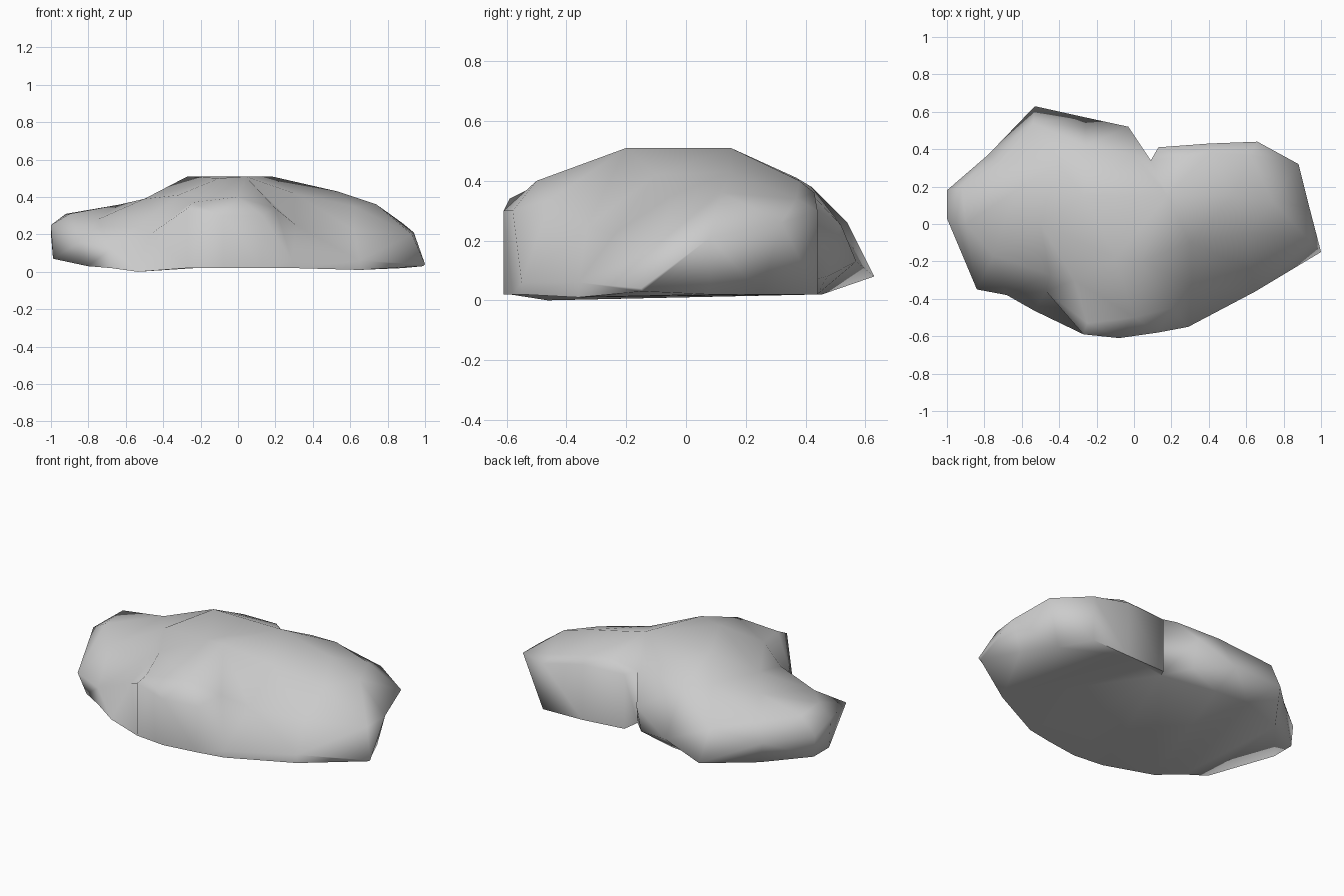
import bpy
import bmesh
from mathutils import Vector
from mathutils.geometry import delaunay_2d_cdt

cube = bpy.data.objects.get("Cube")
if cube:
    bpy.data.objects.remove(cube, do_unlink=True)

# One colour for the whole stone
stone = bpy.data.materials.new("stone grey")
stone.use_nodes = True
grey = (0.6, 0.6, 0.6, 1)
stone.diffuse_color = grey
stone.node_tree.nodes["Principled BSDF"].inputs["Base Color"].default_value = grey

# Rim of the stone, anticlockwise: x, y, height, foot inset, foot height
RIM = [
    (1, -.15, .04, .02, .03), (.94, .08, .21, .1, .02),
    (.88, .32, .26, .25, .02), (.66, .44, .3, 0, .02),
    (.4, .43, .36, 0, .02), (.13, .41, .36, 0, .03),
    (.09, .34, .37, 0, .05), (-.03, .52, .25, .1, .08),
    (-.26, .57, .13, .25, .02), (-.53, .63, .08, .3, .02),
    (-.78, .37, .17, .1, .03), (-1, .18, .2, .02, .07),
    (-1, .03, .25, .02, .07), (-.84, -.35, .16, .08, .03),
    (-.68, -.38, .12, 0, .02), (-.47, -.36, .2, -.25, 0),
    (-.27, -.59, .34, 0, .02), (-.08, -.61, .3, 0, .02),
    (.13, -.58, .3, 0, .02), (.29, -.55, .06, 0, .02),
    (.65, -.36, .06, 0, .01),
]

# Corners of the upper surface inside the rim, lobe by lobe
SUMMIT = [(-.27, .15, .51), (.18, .15, .51), (.04, -.2, .51), (-.1, -.18, .5)]
RIGHT_LOBE = [
    (.53, .15, .43), (.74, .12, .36), (.4, .38, .4), (.62, .37, .34),
    (.25, .36, .41), (.3, -.1, .42), (.62, -.05, .35),
    (.93, -.08, .2), (.62, -.24, .22), (.31, -.33, .25),
]
LEFT_LOBE = [
    (0, .37, .41), (-.26, .42, .38), (-.54, .54, .26), (-.72, .33, .27),
    (-.63, .18, .36), (-.92, .2, .31), (-.9, 0, .31), (-.75, -.17, .28),
    (-.45, -.27, .31), (-.5, 0, .39), (-.4, .32, .41),
]
FRONT_BULGE = [(-.25, -.53, .37), (0, -.5, .4), (.2, -.45, .34), (-.32, -.3, .41)]


def foot(x, y, inset, height):
    """Ground point under a rim corner, drawn in towards the spine."""
    point = Vector((x, y, 0)).lerp(Vector((x * .45, .05, 0)), inset)
    point.z = height
    return point


# Side walls from the ground to the rim
bm = bmesh.new()
count = len(RIM)
rim = [bm.verts.new((x, y, z)) for x, y, z, inset, low in RIM]
ground = [bm.verts.new(foot(x, y, inset, low)) for x, y, z, inset, low in RIM]
for i in range(count):
    j = (i + 1) % count
    bm.faces.new((ground[i], ground[j], rim[j], rim[i]))

# Underside
bm.faces.new(list(reversed(ground)))

# Faceted upper surface through the corners inside the rim
inner = SUMMIT + RIGHT_LOBE + LEFT_LOBE + FRONT_BULGE
top = rim + [bm.verts.new(corner) for corner in inner]
flat = [vert.co.to_2d() for vert in top]
triangles = delaunay_2d_cdt(flat, [], [list(range(count))], 1, 1e-5)[2]
for triangle in triangles:
    bm.faces.new([top[i] for i in triangle])

bmesh.ops.triangulate(bm, faces=bm.faces[:])
bmesh.ops.recalc_face_normals(bm, faces=bm.faces[:])
mesh = bpy.data.meshes.new("rock")
bm.to_mesh(mesh)
bm.free()
mesh.materials.append(stone)
rock = bpy.data.objects.new("rock", mesh)
bpy.context.collection.objects.link(rock)

# Soft shading with only the steepest creases kept sharp
bpy.context.view_layer.objects.active = rock
rock.select_set(True)
bpy.ops.object.shade_smooth_by_angle(angle=1.4)
